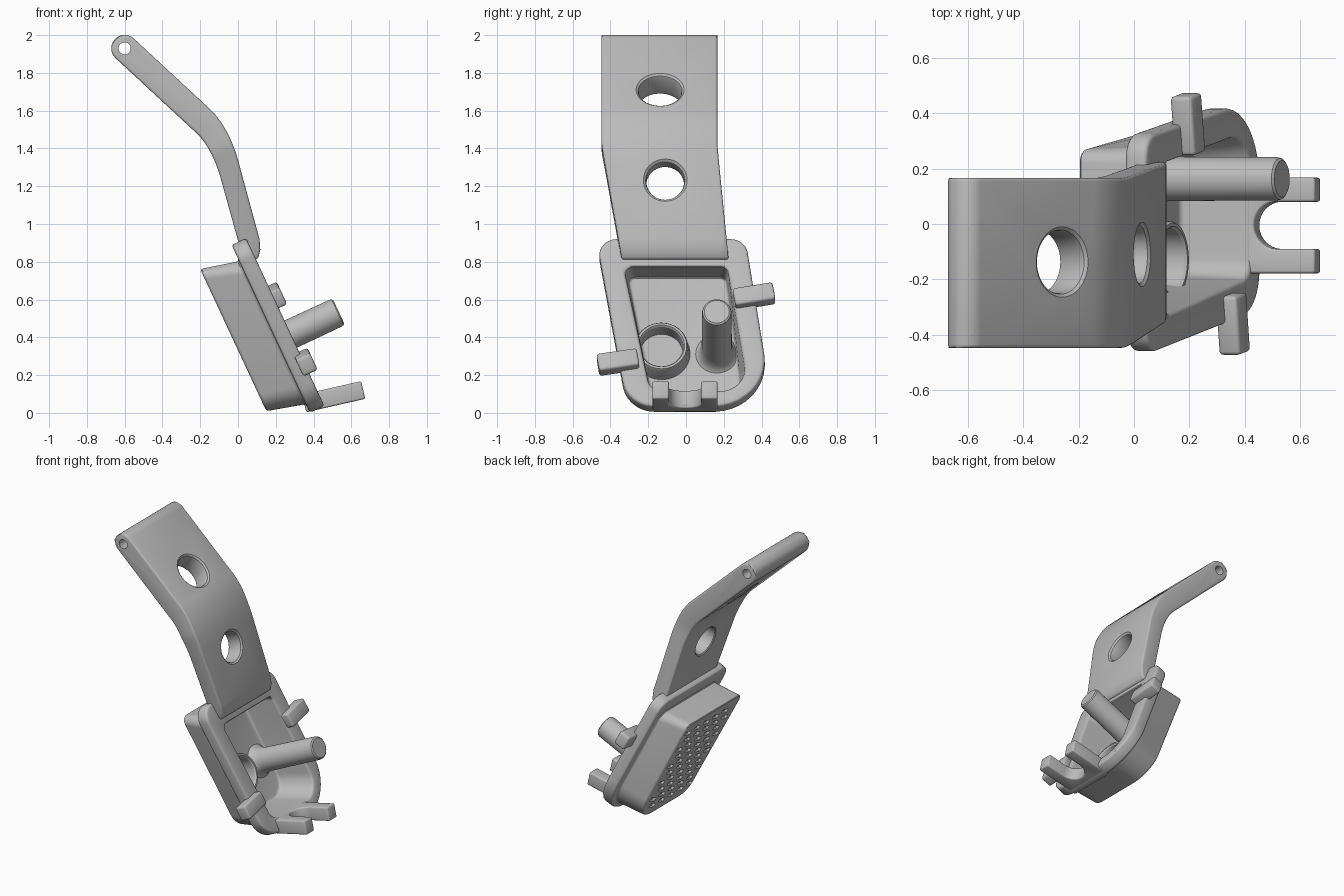
import bpy, bmesh, math
from mathutils import Matrix, Vector

if "Cube" in bpy.data.objects:
    bpy.data.objects.remove(bpy.data.objects["Cube"], do_unlink=True)

grey = bpy.data.materials.new("satin_grey")
grey.use_nodes = True
GREY = (0.5, 0.5, 0.5, 1)
grey.diffuse_color = GREY
grey.node_tree.nodes["Principled BSDF"].inputs["Base Color"].default_value = GREY

# The pan leans back: its local x is the facing direction, z runs up the pan
TILT = Matrix.Rotation(math.radians(-25), 4, 'Y')


def make(name, bm, matrix=Matrix()):
    bmesh.ops.recalc_face_normals(bm, faces=bm.faces)
    bm.transform(matrix)
    mesh = bpy.data.meshes.new(name)
    bm.to_mesh(mesh)
    bm.free()
    mesh.materials.append(grey)
    ob = bpy.data.objects.new(name, mesh)
    bpy.context.collection.objects.link(ob)
    return ob


def loft(rings, caps=True):
    bm = bmesh.new()
    loops = [[bm.verts.new(p) for p in ring] for ring in rings]
    for a, b in zip(loops, loops[1:]):
        for i in range(len(a)):
            j = (i + 1) % len(a)
            bm.faces.new((a[i], a[j], b[j], b[i]))
    if caps:
        bm.faces.new(loops[0])
        bm.faces.new(loops[-1])
    return bm


def turned(profile, centre, matrix, caps=True, n=48):
    """Round part about the local x axis from (radius, height) pairs."""
    y, z = centre
    turn = [math.tau * i / n for i in range(n)]
    bm = loft([[(h, y + r * math.cos(a), z + r * math.sin(a)) for a in turn]
               for r, h in profile], caps)
    bm.transform(matrix)
    return bm


def rounded(x, corners, radii, steps=10):
    """Outline with rounded corners in the plane at local x."""
    pts = []
    for i, r in enumerate(radii):
        c = Vector(corners[i])
        a = (Vector(corners[i - 1]) - c).normalized()
        b = (Vector(corners[(i + 1) % len(corners)]) - c).normalized()
        half = a.angle(b) / 2
        mid = c + (a + b).normalized() * r / math.sin(half)
        p, q = c + a * r / math.tan(half) - mid, c + b * r / math.tan(half) - mid
        turn = p.angle_signed(q)
        for k in range(steps + 1):
            t = -turn * k / steps
            pts.append((x, mid.x + p.x * math.cos(t) - p.y * math.sin(t),
                        mid.y + p.x * math.sin(t) + p.y * math.cos(t)))
    return pts


def finish(ob, bevel=0.0, cutters=()):
    if bevel:
        m = ob.modifiers.new("soft_edges", 'BEVEL')
        m.width, m.segments = bevel, 3
        m.limit_method, m.angle_limit = 'ANGLE', math.radians(35)
        m.use_clamp_overlap = False
    for c in cutters:
        m = ob.modifiers.new("cut", 'BOOLEAN')
        m.operation, m.solver, m.object = 'DIFFERENCE', 'EXACT', c
    dg = bpy.context.evaluated_depsgraph_get()
    mesh = bpy.data.meshes.new_from_object(ob.evaluated_get(dg))
    ob.modifiers.clear()
    ob.data = mesh
    for c in cutters:
        bpy.data.objects.remove(c, do_unlink=True)
    bpy.ops.object.select_all(action='DESELECT')
    ob.select_set(True)
    bpy.context.view_layer.objects.active = ob
    bpy.ops.object.shade_smooth_by_angle(angle=math.radians(32))


def box(size, matrix):
    bm = bmesh.new()
    bmesh.ops.create_cube(bm, size=1, matrix=matrix @ Matrix.Diagonal((*size, 1)))
    return bm


# Pan: back face, walls, flange, rim and recessed floor in one loft
pan = make("pan", loft([
    rounded(.14, [(-.37, .775), (.265, .775), (.365, -.055), (-.235, -.055)], (.05, .05, .17, .11)),
    rounded(.345, [(-.385, .725), (.27, .725), (.40, -.11), (-.255, -.11)], (.07, .07, .2, .13)),
    rounded(.345, [(-.475, .82), (.315, .82), (.46, -.16), (-.31, -.16)], (.09, .09, .27, .17)),
    rounded(.43, [(-.475, .82), (.315, .82), (.46, -.16), (-.31, -.16)], (.09, .09, .27, .17)),
    rounded(.43, [(-.33, .65), (.22, .65), (.335, -.07), (-.19, -.07)], (.04, .04, .13, .08)),
    rounded(.18, [(-.31, .71), (.21, .71), (.30, -.01), (-.18, -.01)], (.04, .04, .12, .07)),
]), TILT)

# Staggered grip slots in the back of the pan
slots = bmesh.new()
for row in range(10):
    for col in range(5):
        u = .04 + row * .072
        y = -.225 + col * .105 + (row % 2) * .045 + (.37 - u) * .09
        at = Matrix.Translation((.14, y, u)) @ Matrix.Rotation(.35, 4, 'X')
        bmesh.ops.create_cube(slots, size=1, matrix=at @ Matrix.Diagonal((.036, .075, .03, 1)))
finish(pan, .016, [make("slot_cutter", slots, TILT)])

# Arm: lofted strap with a rounded tip, a bend and a slightly swept lower half
tip, bend_a, bend_p, bend_b = map(Vector, ((-.6, 1.93), (-.19, 1.55), (-.094, 1.461), (-.043, 1.28)))
down = (bend_a - tip).normalized()
path = []
for k in range(9):
    a = math.radians(6 + 84 * k / 8)
    path.append((tip - down * .071 * math.cos(a), .071 * math.sin(a), down))
for k in range(13):
    t = k / 12
    p = bend_a * (1 - t) ** 2 + bend_p * 2 * t * (1 - t) + bend_b * t * t
    d = ((bend_p - bend_a) * (1 - t) + (bend_b - bend_p) * t).normalized()
    path.append((p, .071 - .014 * t, d))
low = Vector((.27, -.963))
for x, z, half in ((.06, .905, .056), (.068, .85, .052), (.072, .805, .035)):
    path.append((Vector((x, z)), half, low))
rings = []
for p, half, d in path:
    side = Vector((-d.y, d.x)) * half
    drop = max(0, 1.4 - p.y)
    y0, y1 = -.447 + .18 * drop, .166 + .1 * drop
    a, b = p + side, p - side
    rings.append([(a.x, y0, a.y), (a.x, y1, a.y), (b.x, y1, b.y), (b.x, y0, b.y)])
arm = make("arm", loft(rings))


def strap_hole(r, x, y, z, half, angle):
    at = Matrix.Translation((x, y, z)) @ Matrix.Rotation(math.radians(-angle), 4, 'Y')
    prof = [(r + .06, -half - .04), (r + .014, -half), (r + .004, .008 - half), (r, .022 - half),
            (r, half - .022), (r + .004, half - .008), (r + .014, half), (r + .06, half + .04)]
    return make("hole_cutter", turned(prof, (0, 0), at))


pivot = Matrix.Translation((-.6, 0, 1.93)) @ Matrix.Rotation(math.pi / 2, 4, 'Z')
finish(arm, .012, [
    strap_hole(.112, -.308, -.137, 1.658, .071, 47.2),
    strap_hole(.1, -.027, -.11, 1.215, .057, 15.7),
    make("pivot_cutter", turned([(.032, -1), (.032, 1)], (0, 0), pivot)),
])

# Peg and raised ring inside the pan
peg = make("peg", turned([(.125, .17), (.105, .185), (.09, .21), (.08, .26), (.078, .69),
                          (.075, .703), (.066, .71)], (.163, .26), TILT))
finish(peg)
ring = make("ring", turned([(.155, .17), (.145, .2), (.14, .268), (.134, .278), (.122, .278),
                            (.115, .268), (.113, .17)], (-.13, .262), TILT, caps=False))
finish(ring)

# Side tabs standing out past the flange
for name, y, u, angle in (("left_tab", .36, .477, 10), ("right_tab", -.36, .093, 9)):
    at = TILT @ Matrix.Translation((.437, y, u)) @ Matrix.Rotation(math.radians(angle), 4, 'X')
    finish(make(name, box((.084, .215, .1), at)), .014)

# Fork at the foot of the pan
slot = [(.15 + .085 * math.cos(a), -.005 + .085 * math.sin(a))
        for a in (-math.pi / 2 - math.pi * k / 20 for k in range(21))]
outline = [(-.03, -.178), (.29, -.178), (.29, -.09)] + slot + [(.29, .08), (.29, .167), (-.03, .167)]
at = Matrix.Translation((.38, 0, .057)) @ Matrix.Rotation(math.radians(-12.8), 4, 'Y')
fork = make("fork", loft([[(x, y, h) for x, y in outline] for h in (-.048, .048)]), at)
finish(fork, .01)
